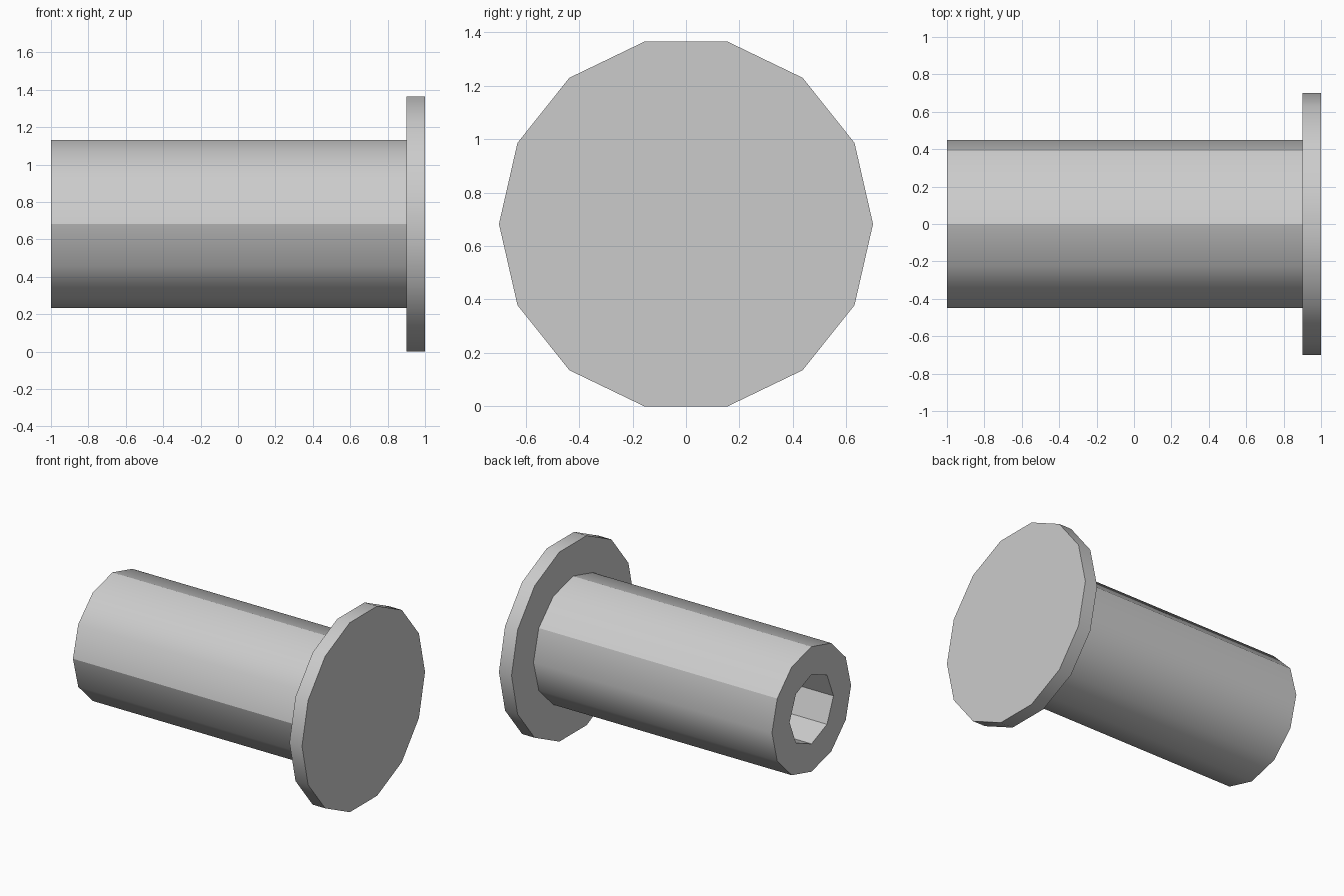
import bpy, bmesh, math

cube = bpy.data.objects.get("Cube")
if cube:
    bpy.data.objects.remove(cube, do_unlink=True)

HEAD_R = 0.70
AXIS_Z = HEAD_R * math.cos(math.pi / 14)   # head rests on one flat side

grey = bpy.data.materials.new("plain_grey")
grey.use_nodes = True
grey.diffuse_color = (0.6, 0.6, 0.6, 1)
grey.node_tree.nodes["Principled BSDF"].inputs["Base Color"].default_value = (0.6, 0.6, 0.6, 1)


def prism(name, sides, radius, x0, x1, smooth=True, seams=()):
    """Closed prism along x; seams lists the corner numbers with sharp edges."""
    bm = bmesh.new()
    rings = []
    for x in (x0, x1):
        ring = []
        for k in range(sides):
            a = math.tau * k / sides
            ring.append(bm.verts.new((x, radius * math.cos(a), radius * math.sin(a))))
        rings.append(ring)
    for ring in rings:
        bm.faces.new(ring)
    for k in range(sides):
        n = (k + 1) % sides
        side = bm.faces.new((rings[0][k], rings[0][n], rings[1][n], rings[1][k]))
        side.smooth = smooth
    for k in seams:
        bm.edges.get((rings[0][k], rings[1][k])).smooth = False
    bmesh.ops.recalc_face_normals(bm, faces=bm.faces)
    mesh = bpy.data.meshes.new(name)
    bm.to_mesh(mesh)
    bm.free()
    mesh.materials.append(grey)
    obj = bpy.data.objects.new(name, mesh)
    obj.location.z = AXIS_Z
    bpy.context.scene.collection.objects.link(obj)
    return obj


# Wide flat head and the twelve-sided shaft
prism("head", 14, HEAD_R, 0.9, 1.0)
shaft = prism("shaft", 12, 0.45, -1.0, 0.9, seams=(1, 3, 6))

# Eight-sided bore, closed at its far end by the head
bore = prism("bore_cutter", 8, 0.25, -1.1, 0.95, smooth=False)
bore.hide_render = True
bore.hide_viewport = True
cut = shaft.modifiers.new("bore", 'BOOLEAN')
cut.operation = 'DIFFERENCE'
cut.solver = 'EXACT'
cut.object = bore
